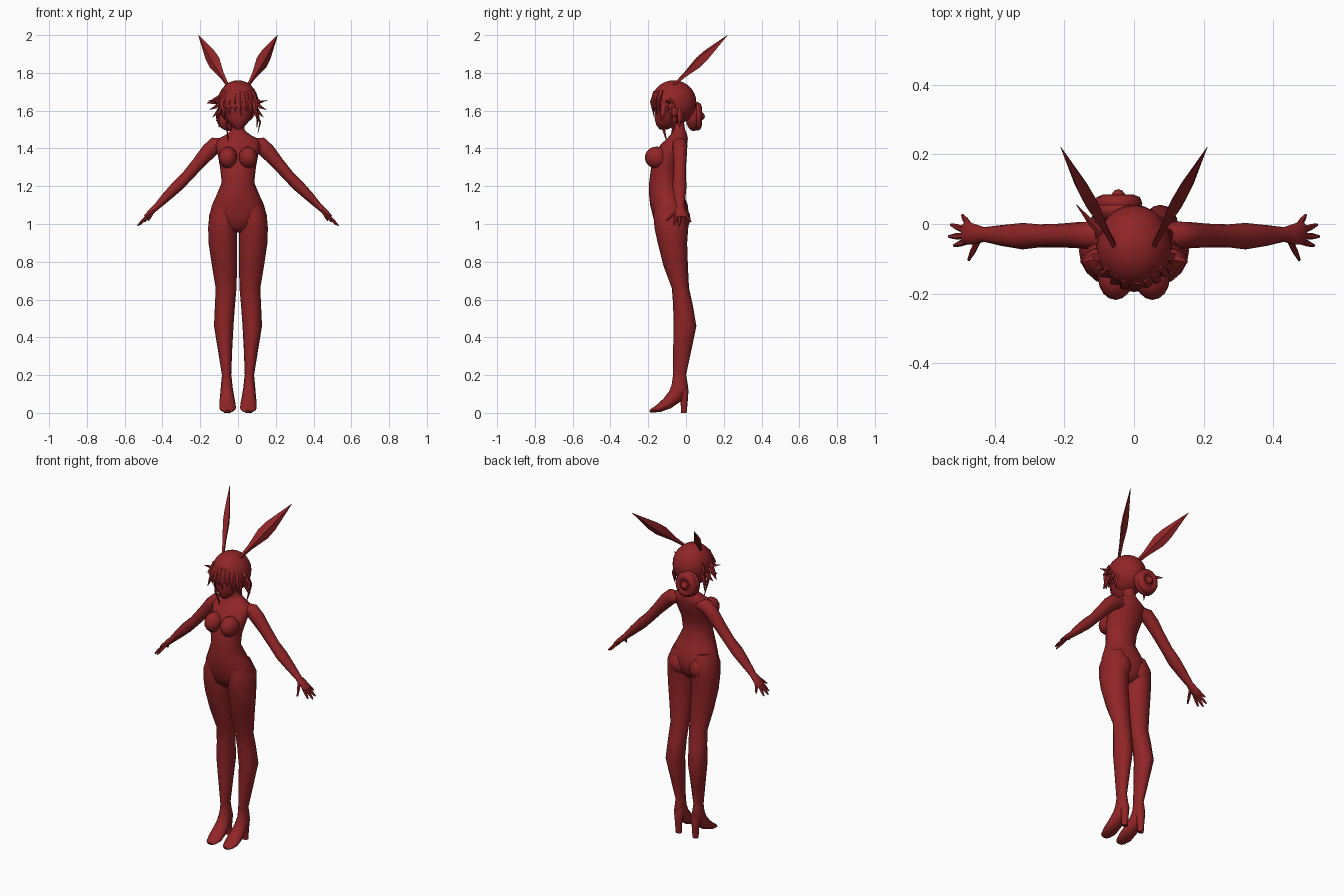
import bpy, bmesh, math
from mathutils import Vector

red = bpy.data.materials.new("deep red")
red.diffuse_color = (0.28, 0.018, 0.02, 1)


def finish(name, bm, angle=50):
    bmesh.ops.recalc_face_normals(bm, faces=bm.faces)
    me = bpy.data.meshes.new(name)
    bm.to_mesh(me)
    bm.free()
    me.materials.append(red)
    ob = bpy.data.objects.new(name, me)
    bpy.context.collection.objects.link(ob)
    bpy.ops.object.select_all(action='DESELECT')
    bpy.context.view_layer.objects.active = ob
    ob.select_set(True)
    bpy.ops.object.shade_smooth_by_angle(angle=math.radians(angle))
    return ob


def tube(name, pts, side=(1, 0, 0), axis=None, n=12, angle=50):
    """Loft ellipses (x, y, z, side radius, other radius) along a path."""
    bm = bmesh.new()
    c = [Vector(p[:3]) for p in pts]
    rings = []
    for i, p in enumerate(pts):
        d = Vector(axis) if axis else c[min(i + 1, len(c) - 1)] - c[max(i - 1, 0)]
        d.normalize()
        a = Vector(side) - d * d.dot(Vector(side))
        a.normalize()
        b = d.cross(a)
        rings.append([bm.verts.new(c[i] + a * p[3] * math.cos(2 * math.pi * k / n)
                                   + b * p[4] * math.sin(2 * math.pi * k / n)) for k in range(n)])
    for r, s in zip(rings, rings[1:]):
        for k in range(n):
            bm.faces.new((r[k], r[(k + 1) % n], s[(k + 1) % n], s[k]))
    bm.faces.new(rings[0])
    bm.faces.new(rings[-1])
    return finish(name, bm, angle)


def column(name, rows, n=16):
    """Horizontal ellipses given as (z, x min, x max, y min, y max)."""
    return tube(name, [((a + b) / 2, (f + k) / 2, z, (b - a) / 2, (k - f) / 2)
                       for z, a, b, f, k in rows], axis=(0, 0, 1), n=n)


def ball(name, centre, radii, keep=None, seg=20):
    bm = bmesh.new()
    bmesh.ops.create_uvsphere(bm, u_segments=seg, v_segments=seg // 2 + 2, radius=1)
    for v in bm.verts:
        v.co = Vector([v.co[i] * radii[i] + centre[i] for i in range(3)])
    if keep:
        bad = [f for f in bm.faces if not keep(f.calc_center_median())]
        bmesh.ops.delete(bm, geom=bad, context='FACES')
    return finish(name, bm)


def lock(name, a, m, b, r, side):
    """Pointed strand of hair with one bend."""
    tube(name, [(*a, r, r * .45), (*m, r * .8, r * .4), (*b, .001, .001)], side=side, n=5, angle=40)


# torso and neck
torso = [(.955, .03, -.12, -.03), (.985, .10, -.16, 0), (1.04, .152, -.175, .015),
         (1.10, .138, -.19, .01), (1.15, .115, -.195, -.01), (1.22, .086, -.195, -.04),
         (1.30, .095, -.185, -.035), (1.36, .106, -.165, -.012), (1.42, .12, -.135, .006),
         (1.452, .105, -.10, .01), (1.475, .06, -.08, .005), (1.50, .034, -.075, -.005),
         (1.57, .032, -.085, -.015)]
column("torso", [(z, -w, w, f, k) for z, w, f, k in torso], n=20)

# face with narrow chin
column("face", [(1.50, -.012, .012, -.14, -.10), (1.525, -.042, .042, -.158, -.045),
                (1.56, -.073, .073, -.166, -.01), (1.61, -.088, .088, -.165, .02),
                (1.67, -.085, .085, -.16, .02)])

# hair cap, open over the face
ball("hair_cap", (0, -.065, 1.643), (.108, .12, .118),
     keep=lambda p: p.z > 1.625 or p.y > -.08, seg=24)

# coiled bun at the back
ball("bun", (-.045, .04, 1.57), (.072, .042, .078))
bm = bmesh.new()
for i in range(20):
    t = 2 * math.pi * i / 20
    for k in range(8):
        u = 2 * math.pi * k / 8
        w = .045 + .024 * math.cos(u)
        bm.verts.new((-.045 + w * math.cos(t), .06 + .024 * math.sin(u), 1.57 + 1.1 * w * math.sin(t)))
bm.verts.ensure_lookup_table()
for i in range(20):
    for k in range(8):
        j, l = (i + 1) % 20, (k + 1) % 8
        bm.faces.new([bm.verts[q] for q in (i * 8 + k, j * 8 + k, j * 8 + l, i * 8 + l)])
finish("bun_coil", bm)
ball("bun_centre", (-.045, .07, 1.57), (.023, .03, .025), seg=12)

# fringe across the forehead
for i, (x, z) in enumerate([(-.085, 1.56), (-.055, 1.575), (-.025, 1.59), (.005, 1.57),
                            (.035, 1.595), (.062, 1.57), (.088, 1.55)]):
    y = -.178 + 5 * x * x
    lock("fringe_lock", (x * .7, y + .015, 1.70), (x * .97, y - .004, 1.645),
         (x + .012, y + .008, z), .024, (1, 0, 0))

# ragged side locks: start, bend and tip for each
for s in (-1, 1):
    for a, m, b in [((.08, -.09, 1.68), (.115, -.09, 1.645), (.155, -.11, 1.655)),
                    ((.085, -.07, 1.66), (.118, -.08, 1.62), (.15, -.09, 1.605)),
                    ((.085, -.06, 1.64), (.11, -.06, 1.59), (.135, -.07, 1.565)),
                    ((.085, -.11, 1.65), (.10, -.12, 1.59), (.115, -.13, 1.545)),
                    ((.08, -.04, 1.64), (.105, -.03, 1.57), (.10, -.035, 1.51))]:
        lock("side_lock", *[(s * p[0], p[1], p[2]) for p in (a, m, b)], .022, (0, 1, 0))
lock("swept_lock", (-.08, -.04, 1.67), (-.12, 0, 1.65), (-.165, .055, 1.64), .025, (0, 0, 1))
lock("long_lock", (-.065, -.13, 1.62), (-.06, -.125, 1.52), (-.05, -.10, 1.43), .014, (0, 1, 0))
lock("long_lock", (.085, -.07, 1.60), (.118, -.06, 1.54), (.105, -.07, 1.48), .014, (0, 1, 0))

for s, tag in ((1, "left_"), (-1, "right_")):
    # long pointed ear
    ear = [(0, .008, .008), (.2, .016, .011), (.45, .037, .02), (.6, .034, .018), (1, .001, .001)]
    tube(tag + "ear", [(s * (.055 + .155 * t), -.065 + .285 * t, 1.735 + .265 * t, a, b)
                       for t, a, b in ear], side=(s, .4, -1), n=4, angle=20)

    # bust
    ball(tag + "breast", (s * .053, -.155, 1.352), (.05, .063, .058), seg=16)

    # arm from shoulder to wrist
    arm = [(.07, -.035, 1.425, .036, .03), (.12, -.033, 1.418, .040, .043),
           (.155, -.032, 1.385, .038, .042), (.21, -.033, 1.322, .034, .034),
           (.27, -.034, 1.252, .033, .030), (.32, -.035, 1.202, .038, .031),
           (.38, -.033, 1.143, .030, .025), (.43, -.03, 1.092, .021, .017),
           (.455, -.03, 1.07, .029, .016), (.485, -.025, 1.042, .034, .012),
           (.492, -.025, 1.036, .025, .008)]
    tube(tag + "arm", [(s * p[0], *p[1:]) for p in arm], side=(0, 1, 0))

    # fingers and thumb: root and tip
    for a, b in [((.475, -.048, 1.047), (.517, -.062, .998)), ((.482, -.034, 1.042), (.532, -.036, .99)),
                 ((.482, -.019, 1.042), (.526, -.002, .993)), ((.472, -.006, 1.05), (.493, .026, 1.012)),
                 ((.445, -.042, 1.075), (.475, -.104, 1.018))]:
        a, b = Vector(a), Vector(b)
        a.x, b.x = a.x * s, b.x * s
        tube(tag + "finger", [(*a, .010, .009), (*a.lerp(b, .6), .009, .008), (*b, .004, .004)],
             side=(0, 1, 0), n=6)

    # leg from hip to ankle
    leg = [(1.12, .02, .125, -.16, -.01), (1.05, .008, .152, -.172, .018), (.98, .004, .158, -.167, .012),
           (.90, .004, .156, -.15, .006), (.78, .005, .138, -.12, .010), (.66, .008, .118, -.075, .016),
           (.57, .016, .122, -.068, .036), (.46, .024, .127, -.066, .055), (.33, .031, .106, -.068, .028),
           (.20, .036, .085, -.07, 0), (.17, .036, .085, -.07, .004)]
    column(tag + "leg", [(z, *sorted((s * a, s * b)), f, k) for z, a, b, f, k in leg])
    ball(tag + "buttock", (s * .068, -.045, 1.03), (.068, .068, .075), seg=16)

    # raised foot and its heel
    foot = [(.060, -.034, .20, .025, .035), (.060, -.032, .14, .031, .045), (.058, -.055, .09, .037, .042),
            (.056, -.10, .05, .043, .032), (.055, -.145, .024, .044, .021), (.055, -.18, .012, .032, .011),
            (.055, -.192, .008, .018, .007)]
    tube(tag + "foot", [(s * p[0], *p[1:]) for p in foot])
    column(tag + "heel", [(z, s * .057 - w, s * .057 + w, f, k) for z, w, f, k in
                          [(0, .018, -.026, .004), (.06, .020, -.03, .010), (.12, .028, -.05, .015),
                           (.16, .024, -.05, .004)]], n=10)
